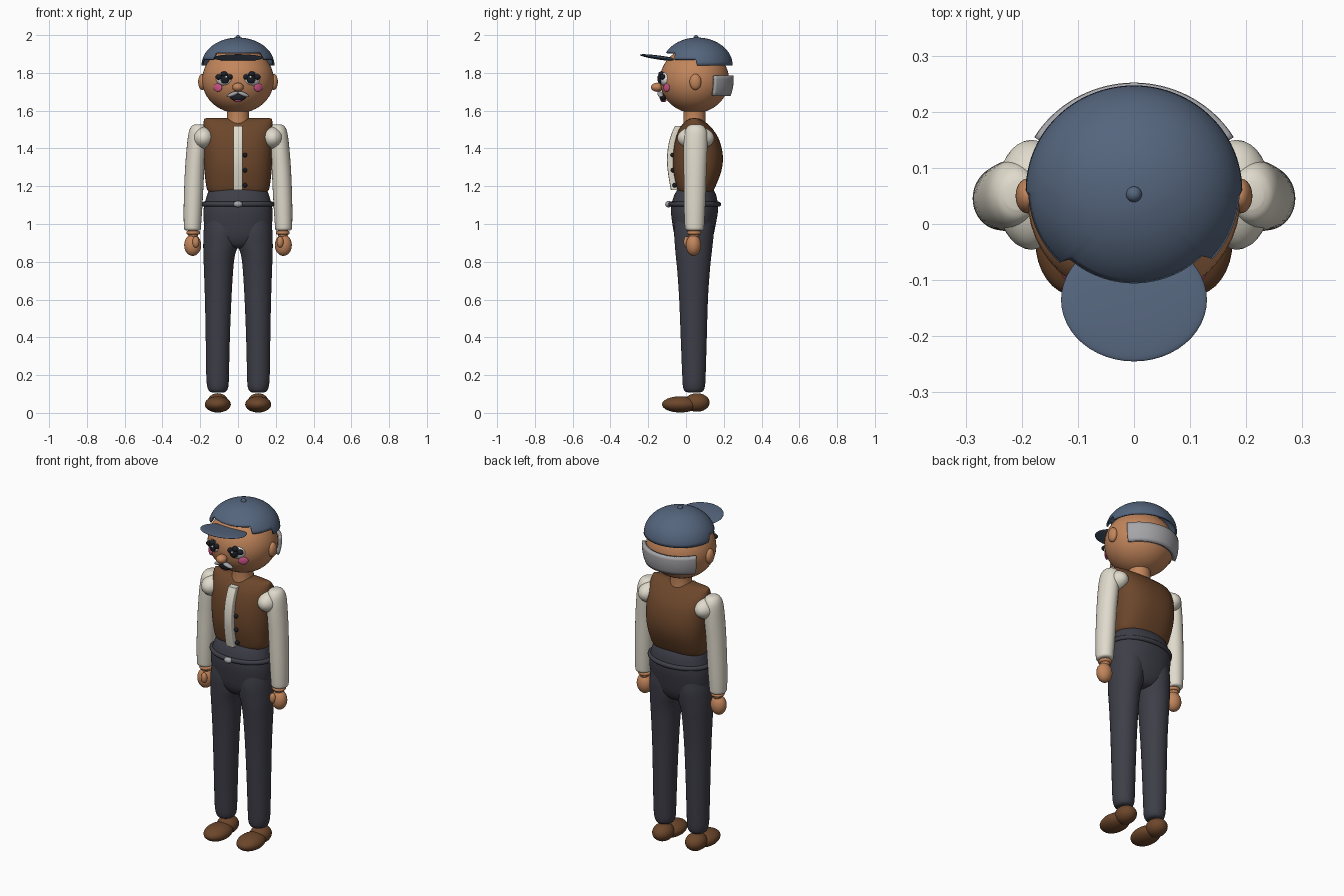
import bpy, bmesh, math
from mathutils import Matrix, Vector

if "Cube" in bpy.data.objects:
    bpy.data.objects.remove(bpy.data.objects["Cube"])


def material(name, r, g, b):
    m = bpy.data.materials.new(name)
    m.diffuse_color = (r, g, b, 1)
    m.use_nodes = True
    m.node_tree.nodes["Principled BSDF"].inputs["Base Color"].default_value = m.diffuse_color
    return m


SKIN = material("skin", .54, .235, .105)
BROWN = material("brown_leather", .15, .062, .024)
SLATE = material("slate_blue", .09, .13, .205)
NAVY = material("dark_trouser", .048, .048, .065)
SHIRT = material("cream_shirt", .74, .70, .60)
GREY = material("grey_hair", .38, .38, .40)
DARK = material("near_black", .012, .013, .018)
PINK = material("pink", .62, .09, .25)
WHITE = material("white", .8, .8, .8)


def finish(name, bm, mat):
    bmesh.ops.recalc_face_normals(bm, faces=bm.faces)
    me = bpy.data.meshes.new(name)
    bm.to_mesh(me)
    bm.free()
    ob = bpy.data.objects.new(name, me)
    bpy.context.collection.objects.link(ob)
    me.materials.append(mat)
    bpy.ops.object.select_all(action='DESELECT')
    ob.select_set(True)
    bpy.context.view_layer.objects.active = ob
    bpy.ops.object.shade_smooth_by_angle(angle=math.radians(50))
    return ob


def ball(name, mat, c, r, tilt=(0, 0, 0), seg=32):
    """Ellipsoid with centre c, radii r and an optional XYZ tilt in degrees."""
    bm = bmesh.new()
    bmesh.ops.create_uvsphere(bm, u_segments=seg, v_segments=seg // 2, radius=1)
    m = Matrix.Translation(c)
    for axis, deg in zip("XYZ", tilt):
        m = m @ Matrix.Rotation(math.radians(deg), 4, axis)
    bm.transform(m @ Matrix.Diagonal((*r, 1)))
    return finish(name, bm, mat)


def skin_rows(bm, rows, closed=True):
    """Bridge rows of points with quads."""
    vs = [[bm.verts.new(p) for p in row] for row in rows]
    n = len(vs[0])
    for a, b in zip(vs, vs[1:]):
        for i in range(n if closed else n - 1):
            j = (i + 1) % n
            bm.faces.new((a[i], a[j], b[j], b[i]))
    return vs


def loft(name, mat, rings, power=2.0, seg=40, steps=4):
    """Smooth loft through rings of (z, centre x, centre y, radius x, radius y)."""
    pts = [Vector(r) for r in rings]
    path = []
    for i in range(len(pts) - 1):
        p0, p1, p2, p3 = (pts[max(i - 1, 0)], pts[i], pts[i + 1],
                          pts[min(i + 2, len(pts) - 1)])
        for k in range(steps):
            t = k / steps
            path.append(.5 * (2 * p1 + (p2 - p0) * t
                              + (2 * p0 - 5 * p1 + 4 * p2 - p3) * t * t
                              + (3 * p1 - p0 - 3 * p2 + p3) * t ** 3))
    path.append(pts[-1])
    e = 2 / power
    unit = []
    for i in range(seg):
        a = 2 * math.pi * i / seg
        c, s = math.cos(a), math.sin(a)
        unit.append((math.copysign(abs(c) ** e, c), math.copysign(abs(s) ** e, s)))
    bm = bmesh.new()
    vs = skin_rows(bm, [[(cx + u * rx, cy + v * ry, z) for u, v in unit]
                        for z, cx, cy, rx, ry in path])
    bm.faces.new(vs[0])
    bm.faces.new(vs[-1])
    return finish(name, bm, mat)


def ring(name, mat, c, rx, ry, tube, seg=48, sides=12):
    """Elliptical torus lying flat."""
    rows = []
    for i in range(sides + 1):
        b = 2 * math.pi * i / sides
        d = tube * math.cos(b)
        rows.append([(c[0] + (rx + d) * math.cos(2 * math.pi * k / seg),
                      c[1] + (ry + d) * math.sin(2 * math.pi * k / seg),
                      c[2] + tube * math.sin(b)) for k in range(seg)])
    bm = bmesh.new()
    skin_rows(bm, rows)
    bmesh.ops.remove_doubles(bm, verts=bm.verts, dist=1e-5)
    return finish(name, bm, mat)


# Head, neck, nose
ball("head", SKIN, (0, .045, 1.762), (.19, .183, .175), seg=48)
loft("neck", SKIN, [(1.52, 0, .045, .062, .06), (1.57, 0, .045, .058, .058),
                    (1.63, 0, .045, .062, .06)])
ball("nose", SKIN, (0, -.153, 1.724), (.03, .032, .024))

# Cap crown: dome with a stepped rim, higher over the face
SEG, ROWS = 120, 14
CAP_C, CAP_R = Vector((0, .06, 1.84)), (.193, .187, .147)


def rim_angle(a):
    off = abs(math.degrees(math.atan2(math.cos(a), -math.sin(a))))
    z = 1.908 if off < 45 else 1.872 if off < 88 else 1.84
    return math.asin((z - CAP_C.z) / CAP_R[2])


rows = []
for k in range(ROWS):
    row = []
    for i in range(SEG):
        a = 2 * math.pi * i / SEG
        lo = rim_angle(a)
        p = lo + (math.pi / 2 - .03 - lo) * k / (ROWS - 1)
        row.append(CAP_C + Vector((CAP_R[0] * math.cos(a) * math.cos(p),
                                   CAP_R[1] * math.sin(a) * math.cos(p),
                                   CAP_R[2] * math.sin(p))))
    rows.append(row)
bm = bmesh.new()
top = skin_rows(bm, rows)[-1]
bm.faces.new(top)
cap = finish("cap_crown", bm, SLATE)
solid = cap.modifiers.new("thickness", 'SOLIDIFY')
solid.thickness, solid.offset = .009, -1
ball("cap_button", SLATE, (0, .053, 1.986), (.014, .014, .014))
ball("cap_brim", SLATE, (0, -.135, 1.88), (.13, .111, .011), (-8, 0, 0), 48)

# Hair band wrapped around the back of the head
rows = []
for k in range(7):
    z = 1.68 + .105 * k / 6
    s = math.sqrt(1 - ((z - 1.762) / .21) ** 2)
    rows.append([(.2 * s * math.cos(a), .045 + .197 * s * math.sin(a), z)
                 for a in [math.radians(32 + 116 * i / 40) for i in range(41)]])
bm = bmesh.new()
skin_rows(bm, rows, closed=False)
hair = finish("back_hair", bm, GREY)
solid = hair.modifiers.new("thickness", 'SOLIDIFY')
solid.thickness, solid.offset = .03, 0
solid.thickness = .02

# Moustache, mouth and lip
ball("mouth", DARK, (0, -.122, 1.672), (.042, .018, .022))
ball("lower_lip", PINK, (0, -.119, 1.654), (.022, .016, .009))

# Torso: vest, shirt placket, buttons
loft("vest", BROWN, [(1.165, 0, .05, .15, .085), (1.19, 0, .052, .166, .1),
                     (1.28, 0, .06, .178, .127), (1.36, 0, .063, .183, .132),
                     (1.44, 0, .06, .184, .118), (1.5, 0, .053, .184, .09),
                     (1.54, 0, .047, .182, .055), (1.556, 0, .045, .178, .03),
                     (1.56, 0, .045, .17, .01)], power=2.5, seg=64)
loft("shirt_placket", SHIRT, [(1.18, 0, -.058, .025, .022), (1.26, 0, -.072, .025, .022),
                              (1.34, 0, -.079, .025, .022), (1.42, 0, -.071, .025, .022),
                              (1.48, 0, -.054, .025, .022), (1.52, 0, -.036, .025, .022)],
     power=8, seg=24)
for i, (z, y) in enumerate([(1.365, -.07), (1.285, -.069), (1.205, -.06)]):
    ball(f"vest_button_{i + 1}", DARK, (.037, y, z), (.012, .012, .012), seg=16)

# Trousers: hips, belt, buckle
loft("hips", NAVY, [(.87, 0, .042, .03, .04), (.885, 0, .042, .09, .075),
                    (.93, 0, .042, .16, .1), (1.0, 0, .043, .18, .115),
                    (1.08, 0, .045, .182, .125), (1.14, 0, .048, .168, .115),
                    (1.175, 0, .05, .155, .1), (1.19, 0, .05, .14, .09)], power=2.2, seg=64)
ring("belt", NAVY, (0, .046, 1.105), .181, .127, .013)
ball("belt_buckle", GREY, (0, -.092, 1.105), (.024, .018, .017))

for side, s in (("left", 1), ("right", -1)):
    # Face details
    ball(f"{side}_ear", SKIN, (s * .19, .05, 1.752), (.021, .031, .042))
    ball(f"{side}_eye_white", WHITE, (s * .072, -.11, 1.768), (.046, .03, .036), (0, 0, s * 20))
    ball(f"{side}_pupil", DARK, (s * .07, -.136, 1.768), (.024, .014, .025), (0, 0, s * 20))
    ball(f"{side}_eye_glint", WHITE, (s * .07 - .004 + .012 * (s < 0), -.149, 1.778),
         (.006, .004, .006), seg=12)
    for n, dx, dz in (("inner", -.027, 1.778), ("middle", 0, 1.793), ("outer", .027, 1.778)):
        ball(f"{side}_{n}_lash", DARK, (s * (.073 + dx), -.131 + .3 * max(dx, 0), dz),
             (.019, .016, .015), seg=20)
    ball(f"{side}_cheek", PINK, (s * .107, -.103, 1.722), (.027, .007, .022), (0, 0, s * 35))
    ball(f"{side}_moustache", GREY, (s * .028, -.136, 1.687), (.033, .015, .011),
         (0, s * 22, s * 10))

    # Leg and shoe
    loft(f"{side}_trouser_leg", NAVY,
         [(.108, s * .107, .042, .03, .03), (.115, s * .107, .042, .045, .048),
          (.14, s * .107, .042, .056, .058), (.2, s * .108, .042, .06, .062),
          (.4, s * .107, .041, .064, .069), (.6, s * .105, .04, .07, .076),
          (.75, s * .103, .04, .077, .086), (.83, s * .1, .04, .083, .094),
          (.89, s * .092, .041, .092, .1), (.96, s * .088, .042, .094, .105),
          (1.02, s * .085, .043, .09, .1)])
    ball(f"{side}_shoe_toe", BROWN, (s * .107, -.03, .045), (.069, .097, .043))
    ball(f"{side}_shoe_heel", BROWN, (s * .107, .058, .055), (.056, .067, .049))

    # Shoulder and sleeve
    ball(f"{side}_shoulder", SHIRT, (s * .183, .052, 1.455), (.062, .098, .062), (0, s * 20, 0))
    loft(f"{side}_sleeve", SHIRT,
         [(.965, s * .24, .045, .033, .035), (.972, s * .241, .045, .043, .048),
          (1.0, s * .241, .045, .046, .052), (1.12, s * .237, .046, .05, .057),
          (1.28, s * .23, .048, .051, .06), (1.4, s * .221, .05, .051, .063),
          (1.48, s * .215, .052, .047, .06), (1.515, s * .21, .052, .038, .045),
          (1.527, s * .208, .052, .022, .025)])

    # Wrist, hand and thumb
    ring(f"{side}_wrist_cuff", SKIN, (s * .237, .043, .954), .027, .028, .01, 32)
    ball(f"{side}_wrist", SKIN, (s * .238, .043, .955), (.028, .03, .04))
    ball(f"{side}_hand", SKIN, (s * .24, .04, .888), (.045, .04, .057))
    ball(f"{side}_thumb", SKIN, (s * .223, .003, .905), (.018, .016, .03))
